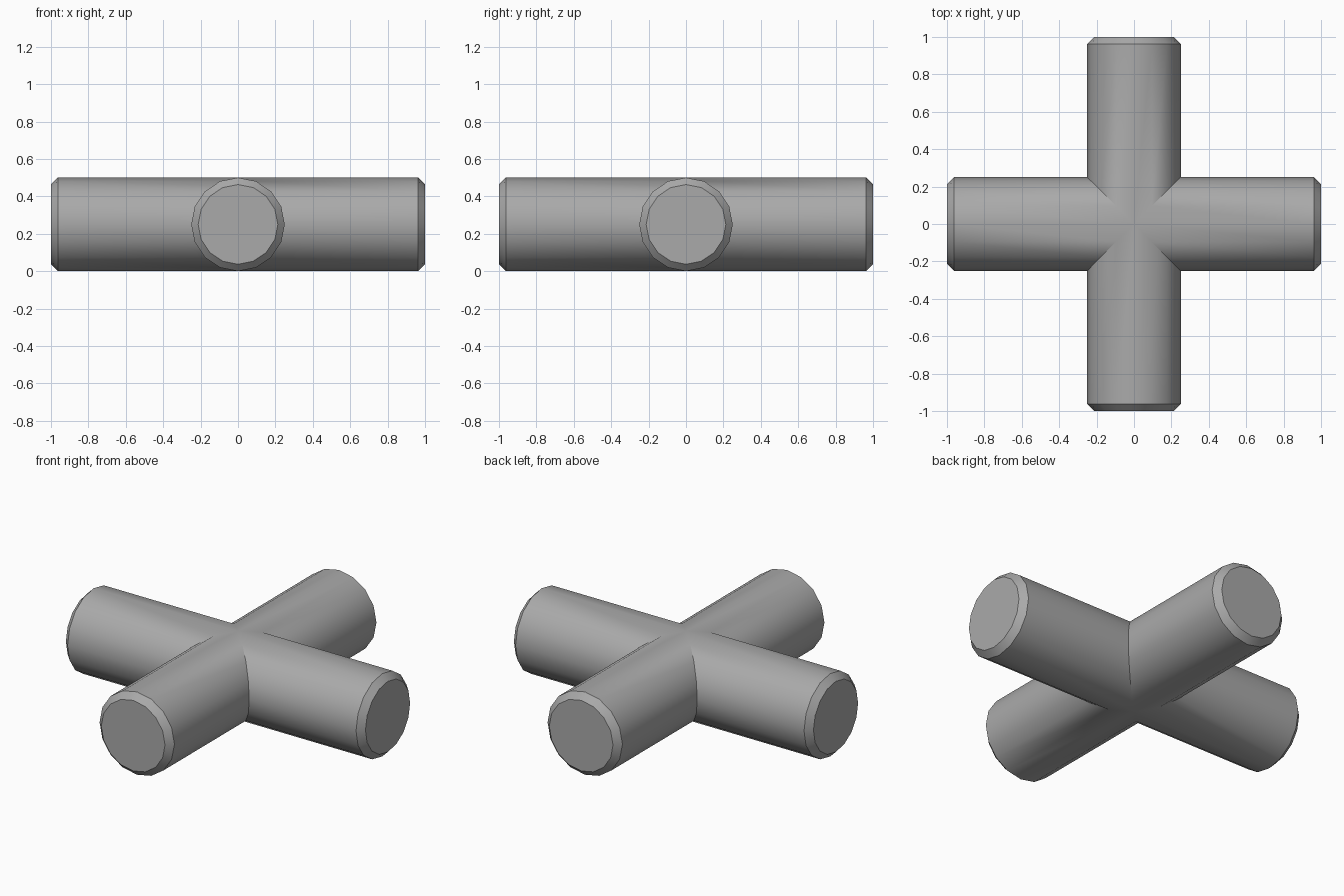
import bpy, bmesh
from math import sin, cos, pi
from mathutils import Matrix

cube = bpy.data.objects.get("Cube")
if cube:
    bpy.data.objects.remove(cube, do_unlink=True)

SIDES = 16
RADIUS = 0.25
CHAMFER = 0.037

grey = bpy.data.materials.new("plain grey")
grey.use_nodes = True
colour = (0.4, 0.4, 0.4, 1)
grey.diffuse_color = colour
grey.node_tree.nodes["Principled BSDF"].inputs["Base Color"].default_value = colour

bm = bmesh.new()


def ring(turn, radius, along):
    """Ring of vertices around one arm; along gives the distance from the centre."""
    verts = []
    for i in range(SIDES):
        a = 2 * pi * i / SIDES
        y, z = radius * cos(a), radius * sin(a)
        verts.append(bm.verts.new(turn @ Matrix.Translation((along(y), y, z + RADIUS)).translation))
    return verts


def bridge(a, b):
    for i in range(SIDES):
        j = (i + 1) % SIDES
        bm.faces.new((a[i], a[j], b[j], b[i]))


# Four arms, mitred where they meet, each with a chamfered flat end
for quarter in range(4):
    turn = Matrix.Rotation(quarter * pi / 2, 3, 'Z')
    mitre = ring(turn, RADIUS, abs)
    shoulder = ring(turn, RADIUS, lambda y: 1 - CHAMFER)
    end = ring(turn, RADIUS - CHAMFER, lambda y: 1.0)
    bridge(mitre, shoulder)
    bridge(shoulder, end)
    bm.faces.new(end)

# Join the arms along the mitres
bmesh.ops.remove_doubles(bm, verts=bm.verts[:], dist=0.0001)
bmesh.ops.recalc_face_normals(bm, faces=bm.faces[:])

mesh = bpy.data.meshes.new("cross_pipe")
bm.to_mesh(mesh)
bm.free()
mesh.materials.append(grey)
pipe = bpy.data.objects.new("cross_pipe", mesh)
bpy.context.collection.objects.link(pipe)

# Smooth round walls, crisp ends and mitres
bpy.ops.object.select_all(action='DESELECT')
pipe.select_set(True)
bpy.context.view_layer.objects.active = pipe
bpy.ops.object.shade_smooth_by_angle(angle=pi / 6)
